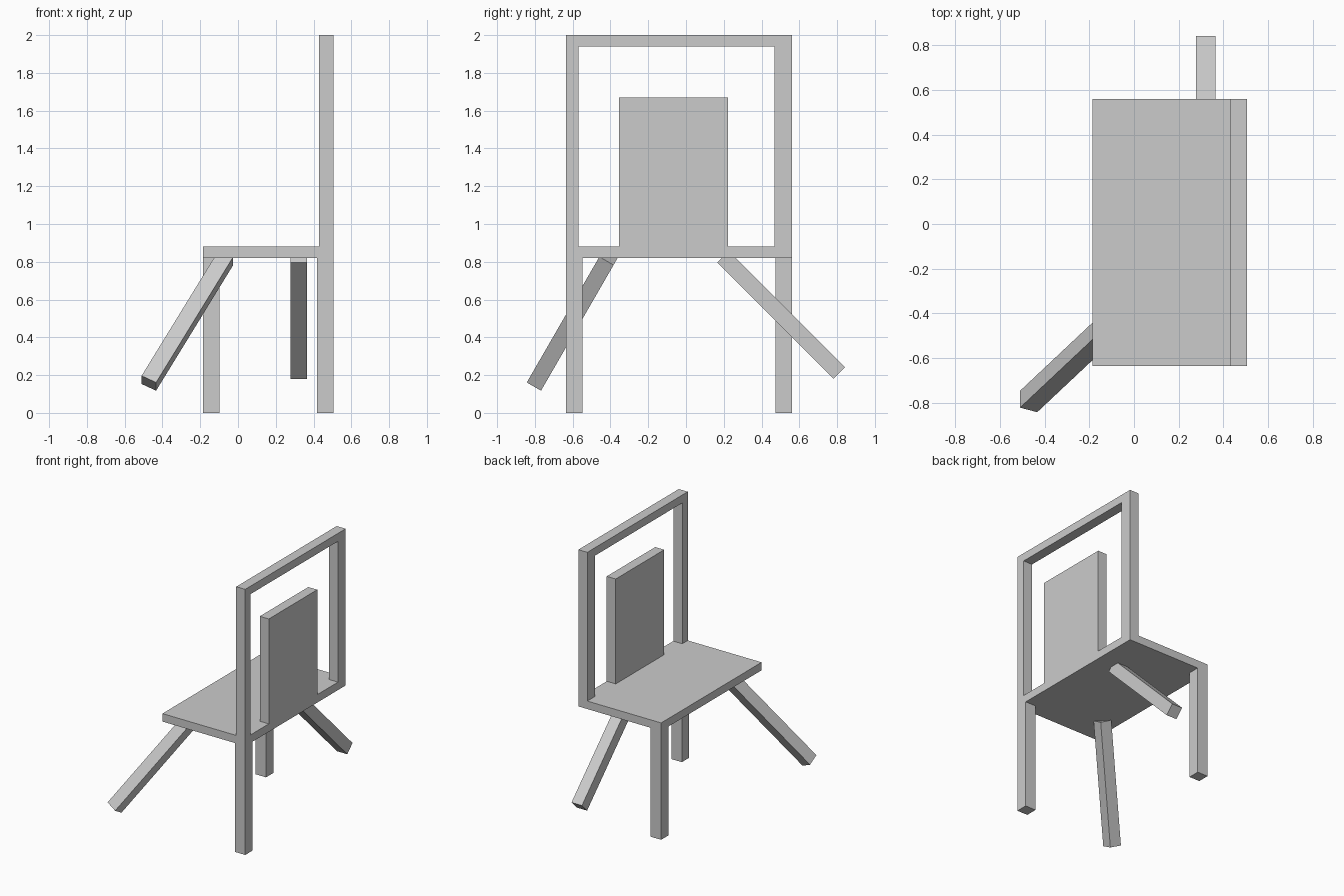
import bpy, bmesh
from math import radians
from mathutils import Matrix, Vector

if "Cube" in bpy.data.objects:
    bpy.data.objects.remove(bpy.data.objects["Cube"])

LEG = 0.087       # square leg section
SPLAY_LEN = 0.87  # length of the slanted legs


def mesh_box(name, size, matrix):
    """Box of the given size, centred on the matrix origin."""
    bm = bmesh.new()
    bmesh.ops.create_cube(bm, size=1, matrix=matrix @ Matrix.Diagonal((*size, 1)))
    me = bpy.data.meshes.new(name)
    bm.to_mesh(me)
    bm.free()
    ob = bpy.data.objects.new(name, me)
    bpy.context.collection.objects.link(ob)
    return ob


def box(name, lo, hi):
    lo, hi = Vector(lo), Vector(hi)
    return mesh_box(name, hi - lo, Matrix.Translation((lo + hi) / 2))


def splayed_leg(name, foot, rotation):
    """Slanted leg whose lower end is centred on foot."""
    m = Matrix.Translation(foot) @ rotation @ Matrix.Translation((0, 0, SPLAY_LEN / 2))
    return mesh_box(name, (LEG, LEG, SPLAY_LEN), m)


def rot(deg, axis):
    return Matrix.Rotation(radians(deg), 4, axis)


# Seat slab
box("seat", (-0.185, -0.635, 0.82), (0.43, 0.56, 0.88))

# Back: framed panel cut from one board, (y, z) outlines extruded along x
outer = [(-0.635, 0.82), (0.56, 0.82), (0.56, 2.0), (-0.635, 2.0)]
window = [(-0.57, 0.88), (-0.355, 0.88), (-0.355, 1.67), (0.222, 1.67),
          (0.222, 0.88), (0.468, 0.88), (0.468, 1.94), (-0.57, 1.94)]
curve = bpy.data.curves.new("back", 'CURVE')
curve.dimensions = '2D'
curve.fill_mode = 'BOTH'
curve.extrude = 0.0375
for outline in (outer, window):
    sp = curve.splines.new('POLY')
    sp.points.add(len(outline) - 1)
    for p, (y, z) in zip(sp.points, outline):
        p.co = (y, z, 0, 1)
    sp.use_cyclic_u = True
    sp.use_smooth = False
back = bpy.data.objects.new("back", curve)
back.location.x = 0.4675
back.rotation_euler = (radians(90), 0, radians(90))
bpy.context.collection.objects.link(back)

# Two upright legs on opposite corners
box("upright_leg_back", (0.505 - LEG, -0.635, 0), (0.505, -0.635 + LEG, 0.82))
box("upright_leg_front", (-0.185, 0.56 - LEG, 0), (-0.185 + LEG, 0.56, 0.82))

# Two slanted legs
splayed_leg("splayed_leg_side", (0.321, 0.811, 0.211), rot(45, 'X'))
splayed_leg("splayed_leg_corner", (-0.472, -0.795, 0.157), rot(-30, 'X') @ rot(28, 'Y'))
